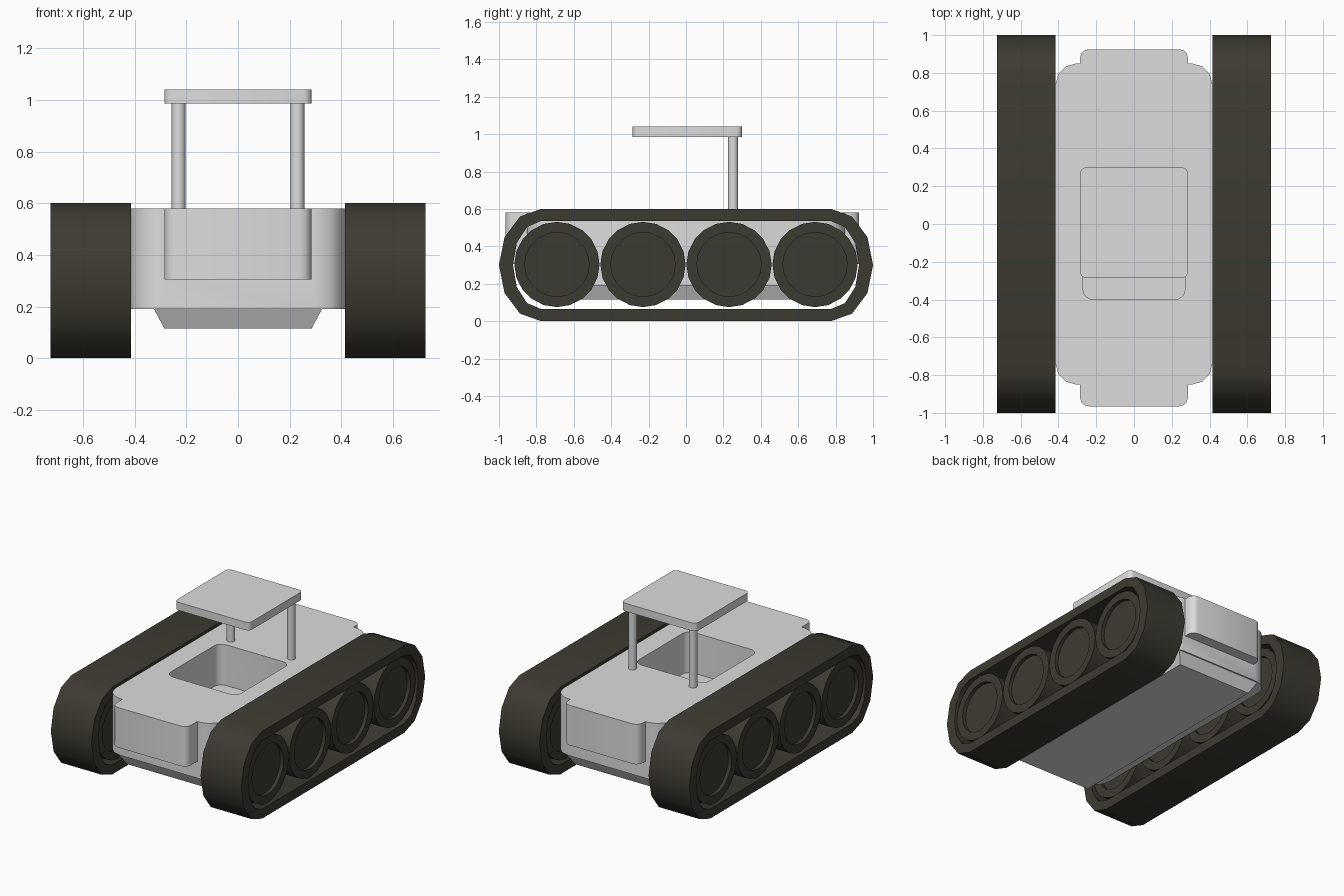
import bpy, bmesh, math

if "Cube" in bpy.data.objects:
    bpy.data.objects.remove(bpy.data.objects["Cube"])


def material(name, rgb):
    m = bpy.data.materials.new(name)
    m.diffuse_color = (*rgb, 1)
    m.use_nodes = True
    m.node_tree.nodes["Principled BSDF"].inputs["Base Color"].default_value = m.diffuse_color
    return m


GREY = material("light grey", (0.72, 0.72, 0.72))
DARK = material("dark olive rubber", (0.046, 0.043, 0.031))


def finish(name, bm, mat, angle=40):
    bmesh.ops.recalc_face_normals(bm, faces=bm.faces)
    me = bpy.data.meshes.new(name)
    bm.to_mesh(me)
    bm.free()
    me.materials.append(mat)
    ob = bpy.data.objects.new(name, me)
    bpy.context.collection.objects.link(ob)
    bpy.ops.object.select_all(action='DESELECT')
    ob.select_set(True)
    bpy.context.view_layer.objects.active = ob
    bpy.ops.object.shade_smooth_by_angle(angle=math.radians(angle))
    return ob


def loft(name, rings, mat, cap=True, closed=False):
    """Joins rings of points, each ring with the same count."""
    bm = bmesh.new()
    vs = [[bm.verts.new(p) for p in r] for r in rings]
    pairs = list(zip(vs, vs[1:])) + ([(vs[-1], vs[0])] if closed else [])
    for a, b in pairs:
        for i in range(len(a)):
            j = (i + 1) % len(a)
            bm.faces.new((a[i], a[j], b[j], b[i]))
    if cap and not closed:
        bm.faces.new(vs[0])
        bm.faces.new(vs[-1])
    return finish(name, bm, mat)


def rounded(x, y0, y1, r, ry=None, n=3):
    """Rounded rectangle outline, x from -x to x."""
    ry = ry or r
    pts = []
    for k, (cx, cy) in enumerate([(x - r, y1 - ry), (r - x, y1 - ry),
                                  (r - x, y0 + ry), (x - r, y0 + ry)]):
        for i in range(n + 1):
            a = math.pi / 2 * (k + i / n)
            pts.append((cx + r * math.cos(a), cy + ry * math.sin(a)))
    return pts


def slab(name, outline, z0, z1, mat):
    return loft(name, [[(x, y, z) for x, y in outline] for z in (z0, z1)], mat)


def boolean(ob, other, op):
    mod = ob.modifiers.new(op, 'BOOLEAN')
    mod.object, mod.operation, mod.solver = other, op, 'EXACT'
    bpy.context.view_layer.objects.active = ob
    bpy.ops.object.modifier_apply(modifier=mod.name)
    bpy.data.objects.remove(other)


# hull with front and rear blocks and an open cockpit
hull = slab("hull", rounded(0.415, -0.85, 0.85, 0.11), 0.19, 0.58, GREY)
blocks = slab("end_blocks", rounded(0.285, -0.965, 0.925, 0.045), 0.305, 0.58, GREY)
boolean(hull, blocks, 'UNION')
pit = slab("cockpit_cutter", rounded(0.27, -0.40, 0.18, 0.055, n=4), 0.30, 0.7, GREY)
boolean(hull, pit, 'DIFFERENCE')
bpy.ops.object.select_all(action='DESELECT')
hull.select_set(True)
bpy.context.view_layer.objects.active = hull
bpy.ops.object.shade_smooth_by_angle(angle=math.radians(40))

# tapered belly plate
loft("belly", [[(x * sx, y * sy, z) for sx, sy in ((1, 1), (-1, 1), (-1, -1), (1, -1))]
               for x, y, z in ((0.285, 0.80, 0.115), (0.325, 0.84, 0.19))], GREY)

# canopy and its two posts
slab("canopy", rounded(0.285, -0.285, 0.30, 0.03), 0.985, 1.04, GREY)
for s, side in ((-1, "left"), (1, "right")):
    circle = [(s * 0.23 + 0.027 * math.cos(a), 0.252 + 0.027 * math.sin(a))
              for a in (math.tau * i / 16 for i in range(16))]
    slab(side + "_post", circle, 0.57, 0.99, GREY)


def track_loop(x, rx, rz):
    """Stadium outline with half twelve-sided ends."""
    pts = []
    for c, start in ((0.775, -90), (-0.775, 90)):
        for i in range(7):
            a = math.radians(start + 30 * i)
            pts.append((x, c + rx * math.cos(a), 0.30 + rz * math.sin(a)))
    return pts


def circle_x(x, y, r, n=20):
    return [(x, y + r * math.cos(math.tau * i / n), 0.303 + r * math.sin(math.tau * i / n))
            for i in range(n)]


# tracks and dished wheels
for s, side in ((-1, "left"), (1, "right")):
    i, o = s * 0.415, s * 0.725
    loft(side + "_track", [track_loop(i, 0.225, 0.30), track_loop(o, 0.225, 0.30),
                           track_loop(o, 0.15, 0.235), track_loop(i, 0.15, 0.235)],
         DARK, closed=True)
    for k in range(4):
        y = -0.69 + 0.46 * k
        prof = ((0.455, 0.172), (0.43, 0.172), (0.43, 0.228),
                (0.71, 0.228), (0.71, 0.172), (0.685, 0.172))
        loft(f"{side}_wheel_{k + 1}", [circle_x(s * x, y, r) for x, r in prof], DARK)
